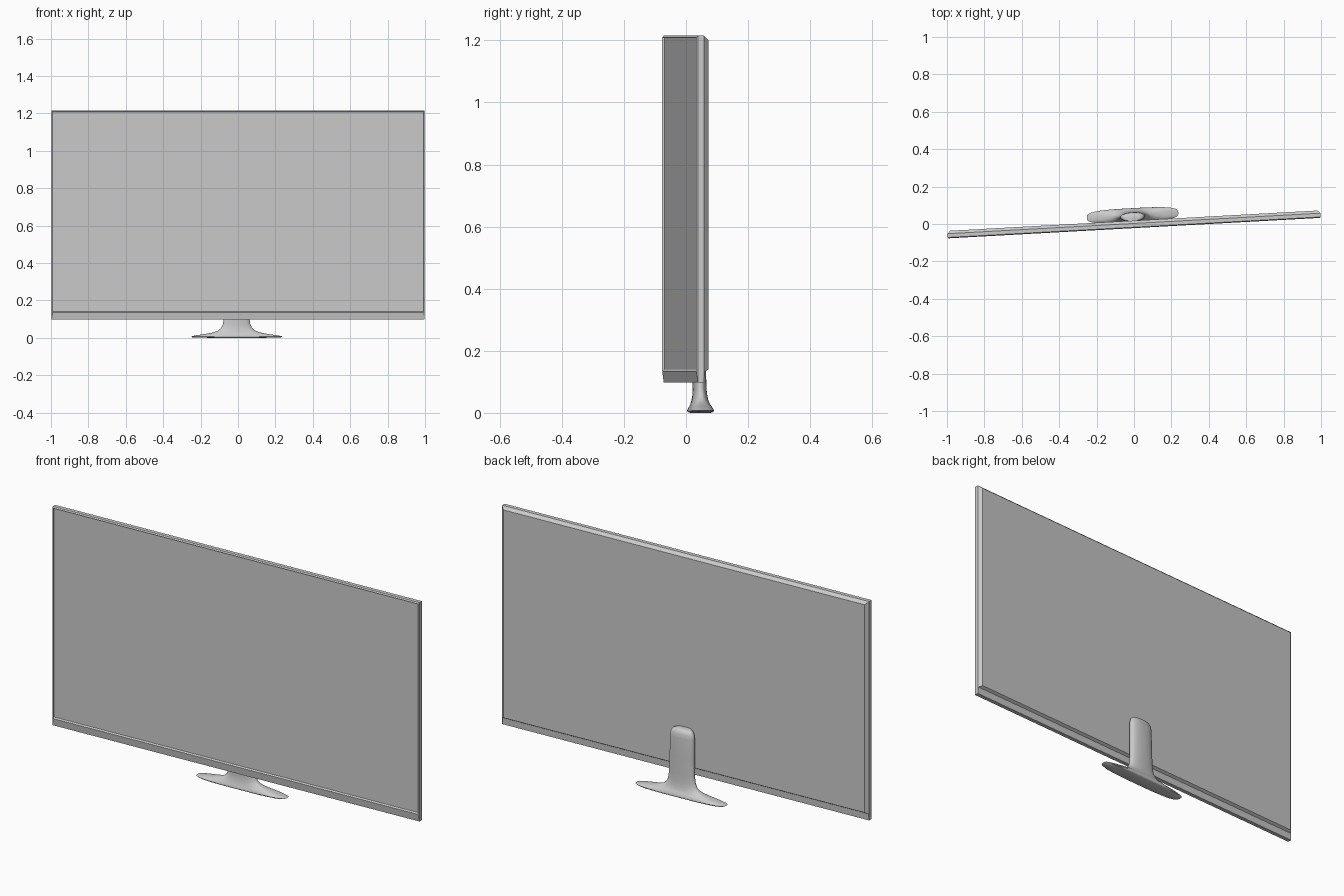
import bpy, bmesh
from math import cos, sin, pi, radians, copysign

if "Cube" in bpy.data.objects:
    bpy.data.objects.remove(bpy.data.objects["Cube"])

TURN = radians(3.15)   # the whole set is turned slightly about z


def loft(name, rings, smooth=False):
    """Skin a list of equal-length point rings and cap both ends."""
    bm = bmesh.new()
    loops = [[bm.verts.new(p) for p in ring] for ring in rings]
    n = len(loops[0])
    for a, b in zip(loops, loops[1:]):
        for i in range(n):
            j = (i + 1) % n
            bm.faces.new((a[i], a[j], b[j], b[i]))
    bm.faces.new(loops[0])
    bm.faces.new(loops[-1])
    bmesh.ops.recalc_face_normals(bm, faces=bm.faces)
    me = bpy.data.meshes.new(name)
    bm.to_mesh(me)
    bm.free()
    ob = bpy.data.objects.new(name, me)
    bpy.context.collection.objects.link(ob)
    ob.rotation_euler.z = TURN
    if smooth:
        bpy.ops.object.select_all(action='DESELECT')
        ob.select_set(True)
        bpy.context.view_layer.objects.active = ob
        bpy.ops.object.shade_smooth_by_angle(angle=radians(45))
    return ob


def rect(y, hx, z0, z1):
    return [(-hx, y, z0), (hx, y, z0), (hx, y, z1), (-hx, y, z1)]


def oval(z, a, b, yc, power, n=64):
    """Superellipse outline at height z."""
    pts = []
    for i in range(n):
        c, s = cos(2 * pi * i / n), sin(2 * pi * i / n)
        pts.append((-0.005 + a * copysign(abs(c) ** (2 / power), c),
                    yc + b * copysign(abs(s) ** (2 / power), s), z))
    return pts


# Panel: recessed screen, slanted lower bar, thin rim, stepped back cover
loft("screen_panel", [
    rect(-0.014, 0.993, 0.140, 1.207),
    rect(-0.022, 0.994, 0.135, 1.209),
    rect(-0.017, 0.999, 0.098, 1.215),
    rect(0.003, 0.999, 0.098, 1.215),
    rect(0.005, 0.997, 0.132, 1.213),
    rect(0.018, 0.983, 0.140, 1.201),
])

# Stand: long flat foot flaring up into an oval neck behind the panel
loft("stand", [oval(*r) for r in [
    (0.000, 0.150, 0.030, 0.047, 3.0),
    (0.003, 0.238, 0.036, 0.047, 3.2),
    (0.007, 0.245, 0.038, 0.047, 3.2),
    (0.012, 0.225, 0.037, 0.047, 3.0),
    (0.020, 0.170, 0.034, 0.047, 2.8),
    (0.028, 0.128, 0.030, 0.046, 2.6),
    (0.038, 0.100, 0.027, 0.045, 2.4),
    (0.052, 0.083, 0.024, 0.045, 2.3),
    (0.075, 0.073, 0.022, 0.044, 2.3),
    (0.110, 0.068, 0.022, 0.043, 2.3),
    (0.200, 0.066, 0.023, 0.041, 2.3),
    (0.295, 0.065, 0.024, 0.039, 2.3),
    (0.318, 0.061, 0.023, 0.038, 2.3),
    (0.331, 0.052, 0.020, 0.035, 2.3),
    (0.337, 0.036, 0.014, 0.030, 2.3),
]], smooth=True)
